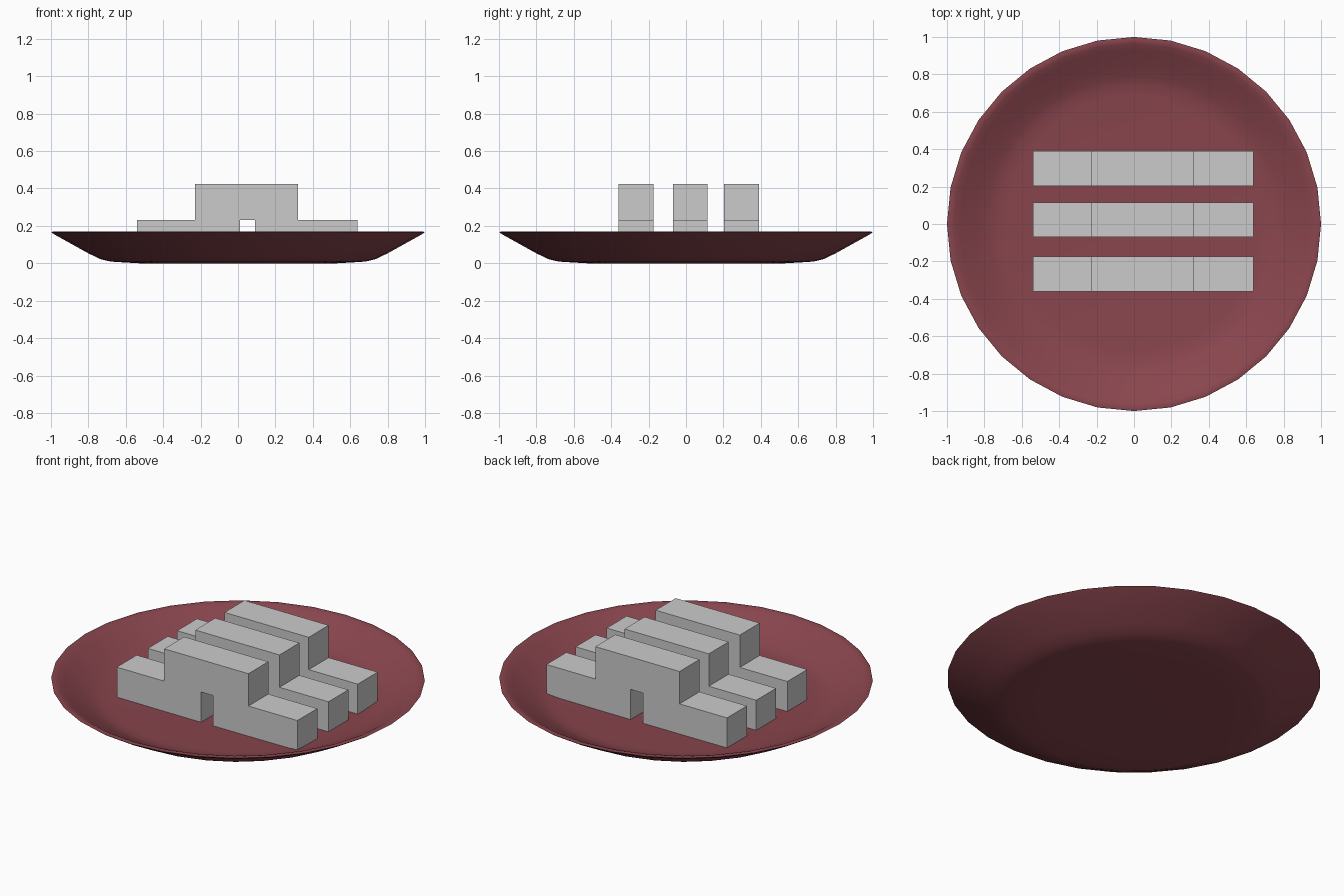
import bpy, bmesh, math
from mathutils import Matrix, Vector

if "Cube" in bpy.data.objects:
    bpy.data.objects.remove(bpy.data.objects["Cube"])

SIDES = 32


def add_object(name, bm):
    bmesh.ops.recalc_face_normals(bm, faces=bm.faces)
    mesh = bpy.data.meshes.new(name)
    bm.to_mesh(mesh)
    bm.free()
    obj = bpy.data.objects.new(name, mesh)
    bpy.context.collection.objects.link(obj)
    return obj


def lathe(name, profile):
    bm = bmesh.new()
    verts = [bm.verts.new((r, 0, z)) for r, z in profile]
    edges = [bm.edges.new(pair) for pair in zip(verts, verts[1:])]
    bmesh.ops.spin(bm, geom=verts + edges, cent=(0, 0, 0), axis=(0, 0, 1),
                   angle=2 * math.pi, steps=SIDES, use_duplicate=False)
    bmesh.ops.remove_doubles(bm, verts=bm.verts, dist=1e-4)
    return add_object(name, bm)


def box(name, x, y, z):
    lo, hi = Vector((x[0], y[0], z[0])), Vector((x[1], y[1], z[1]))
    bm = bmesh.new()
    bmesh.ops.create_cube(bm, size=1, matrix=Matrix.Translation((lo + hi) / 2)
                          @ Matrix.Diagonal((*(hi - lo), 1)))
    return add_object(name, bm)


# Round shallow plate: underside, rim, then inside
plate = lathe("plate", [
    (0, 0), (0.53, 0.0), (0.68, 0.009), (0.735, 0.022), (0.80, 0.053),
    (0.89, 0.103), (0.98, 0.153), (1.0, 0.167), (0.985, 0.17),
    (0.965, 0.165), (0.93, 0.145), (0.85, 0.105), (0.79, 0.075),
    (0.74, 0.06), (0.68, 0.055), (0, 0.052)])
maroon = bpy.data.materials.new("maroon")
maroon.diffuse_color = (0.25, 0.06, 0.075, 1)
maroon.use_nodes = True
maroon.node_tree.nodes["Principled BSDF"].inputs["Base Color"].default_value = maroon.diffuse_color
plate.data.materials.append(maroon)
bpy.context.view_layer.objects.active = plate
plate.select_set(True)
bpy.ops.object.shade_smooth_by_angle(angle=math.radians(30))

# Three rows of stacked bars: two below, one bridging the gap on top
for i, y in enumerate((-0.36, -0.07, 0.203)):
    ys = (y, y + 0.186)
    box(f"left_bar_{i + 1}", (-0.54, 0.01), ys, (0.042, 0.232))
    box(f"right_bar_{i + 1}", (0.09, 0.64), ys, (0.042, 0.232))
    box(f"top_bar_{i + 1}", (-0.23, 0.32), ys, (0.232, 0.423))
